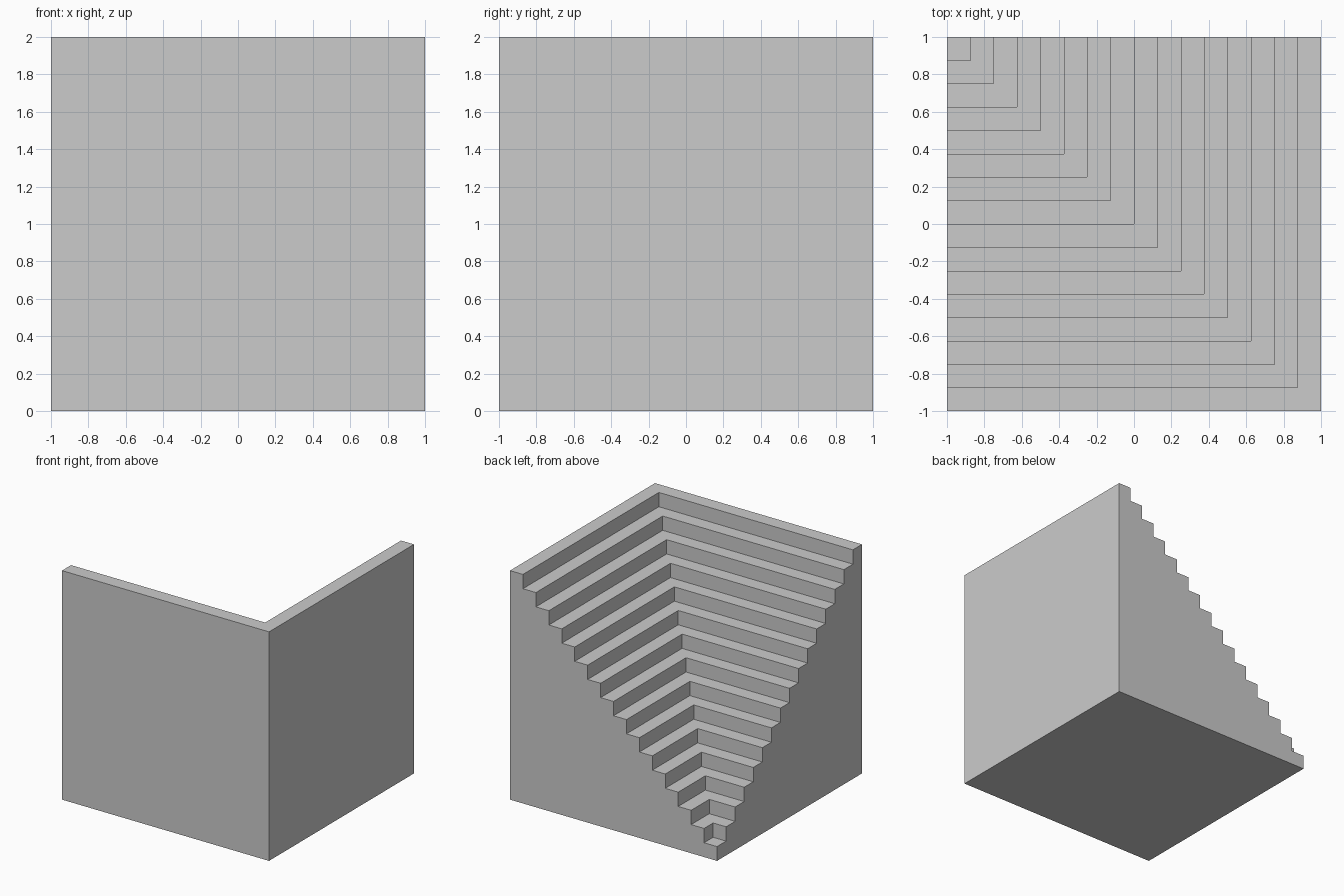
import bpy
import bmesh
import math

if "Cube" in bpy.data.objects:
    bpy.data.objects.remove(bpy.data.objects["Cube"])

STEPS = 16
S = 2.0 / STEPS

# Stair profile: d = distance from the low corner, z = height
profile = [(0.0, 0.0)]
for k in range(STEPS):
    profile += [(k * S, (k + 1) * S), ((k + 1) * S, (k + 1) * S)]
profile.append((2.0, 0.0))

bm = bmesh.new()

# Sweep the profile round the mitred corner: left end, corner, back end
left_end = [bm.verts.new((-1, 1 - d, z)) for d, z in profile]
corner = [bm.verts.new((d - 1, 1 - d, z)) for d, z in profile]
back_end = [bm.verts.new((d - 1, 1, z)) for d, z in profile]

n = len(profile)
for a, b in ((left_end, corner), (corner, back_end)):
    for i in range(n):
        j = (i + 1) % n
        bm.faces.new((a[i], a[j], b[j], b[i]))

# Stepped end walls
bm.faces.new(left_end)
bm.faces.new(list(reversed(back_end)))

# Weld the low corner and join coplanar faces into L-shaped treads
bmesh.ops.remove_doubles(bm, verts=bm.verts[:], dist=1e-5)
bmesh.ops.dissolve_limit(bm, angle_limit=math.radians(1),
                         verts=bm.verts[:], edges=bm.edges[:])
bmesh.ops.recalc_face_normals(bm, faces=bm.faces[:])

mesh = bpy.data.meshes.new("corner_stairs")
bm.to_mesh(mesh)
bm.free()
stairs = bpy.data.objects.new("corner_stairs", mesh)
bpy.context.collection.objects.link(stairs)
